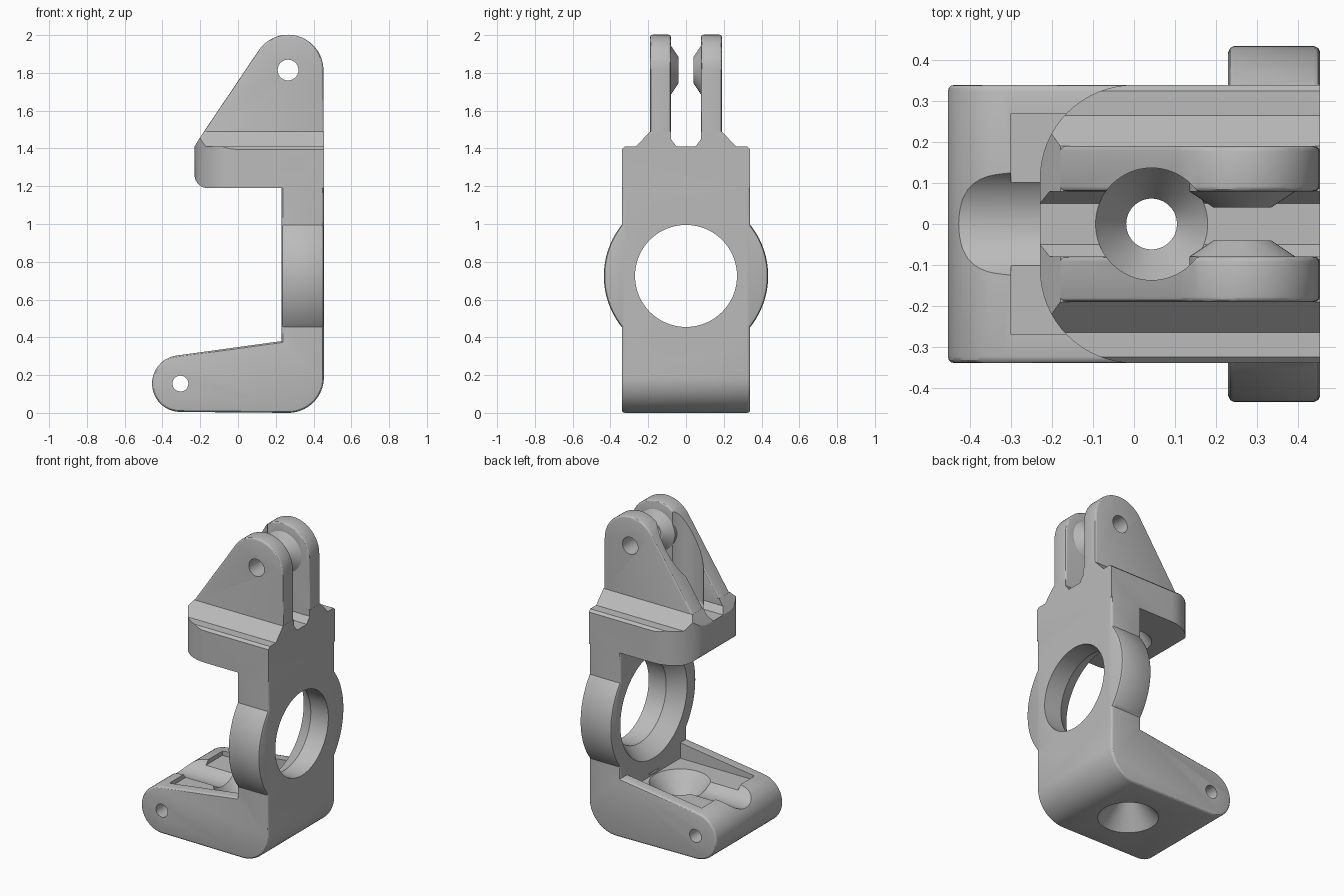
import bpy, bmesh
from math import cos, sin, radians, pi

if "Cube" in bpy.data.objects:
    bpy.data.objects.remove(bpy.data.objects["Cube"], do_unlink=True)

grey = bpy.data.materials.new("plain_grey")
grey.use_nodes = True
colour = (0.5, 0.5, 0.5, 1)
grey.diffuse_color = colour
grey.node_tree.nodes["Principled BSDF"].inputs["Base Color"].default_value = colour

# Placement of a 2D point at a depth along each axis
PLACE = {"x": lambda a, b, d: (d, a, b),
         "y": lambda a, b, d: (a, d, b),
         "z": lambda a, b, d: (a, b, d)}


def arc(cx, cy, r, start, end, n=16):
    steps = [radians(start + (end - start) * i / n) for i in range(n + 1)]
    return [(cx + r * cos(t), cy + r * sin(t)) for t in steps]


def finish(name, bm):
    bmesh.ops.recalc_face_normals(bm, faces=bm.faces)
    mesh = bpy.data.meshes.new(name)
    bm.to_mesh(mesh)
    bm.free()
    mesh.materials.append(grey)
    obj = bpy.data.objects.new(name, mesh)
    bpy.context.collection.objects.link(obj)
    return obj


def prism(name, points, axis, low, high, bevel=0):
    """Extrude a profile along an axis, rounding the rims of both ends."""
    bm = bmesh.new()
    rings = [[bm.verts.new(PLACE[axis](a, b, d)) for a, b in points] for d in (low, high)]
    caps = [bm.faces.new(r) for r in rings]
    for i in range(len(points)):
        j = (i + 1) % len(points)
        bm.faces.new((rings[0][i], rings[0][j], rings[1][j], rings[1][i]))
    bmesh.ops.recalc_face_normals(bm, faces=bm.faces)
    if bevel:
        rims = [e for c in caps for e in c.edges]
        bmesh.ops.bevel(bm, geom=rims, offset=bevel, segments=3, profile=0.5, affect="EDGES")
    return finish(name, bm)


def lathe(name, profile, axis, ca, cb, n=64):
    """Solid of revolution from (depth, radius) pairs."""
    bm = bmesh.new()
    rings = []
    for d, r in profile:
        rings.append([bm.verts.new(PLACE[axis](ca + r * cos(2 * pi * i / n),
                                               cb + r * sin(2 * pi * i / n), d)) for i in range(n)])
    for lower, upper in zip(rings, rings[1:]):
        for i in range(n):
            j = (i + 1) % n
            bm.faces.new((lower[i], lower[j], upper[j], upper[i]))
    bm.faces.new(rings[0])
    bm.faces.new(rings[-1])
    return finish(name, bm)


def combine(target, tool, operation):
    mod = target.modifiers.new("join", "BOOLEAN")
    mod.operation, mod.solver, mod.object = operation, "EXACT", tool
    bpy.context.view_layer.objects.active = target
    bpy.ops.object.modifier_apply(modifier=mod.name)
    bpy.data.objects.remove(tool, do_unlink=True)


HALF = 0.34      # half width of the body
BACK = 0.455     # outer face of the upright plate
PIN_X, PIN_Z = 0.265, 1.815
BOLT_X = 0.043

# Lower arm and upright plate
outline = [(BACK, 1.35), (0.23, 1.35), (0.23, 0.38)]
outline += arc(-0.305, 0.155, 0.15, 97, 270, 24)
outline += arc(0.265, 0.19, 0.19, 270, 360)
bracket = prism("hinge_bracket", outline, "y", -HALF, HALF, 0.016)

# Ring around the large bore
ring = lathe("bore_ring", [(0.23, 0.42), (0.235, 0.43), (0.245, 0.435),
                           (0.44, 0.435), (0.45, 0.43), (BACK, 0.42)], "x", 0, 0.725, 80)
combine(bracket, ring, "UNION")

# Upper block with sloping shoulders: cross-section trimmed by side and plan outlines
half_section = [(HALF, 1.1), (HALF, 1.395), (0.325, 1.41), (0.265, 1.41), (0.19, 1.49),
                (0.08, 1.49), (0.08, 1.45), (0.05, 1.41)]
section = half_section + [(-y, z) for y, z in reversed(half_section)]
block = prism("upper_block", section, "x", -0.4, 0.6)
side = [(BACK, 1.19)] + arc(-0.16, 1.26, 0.07, 270, 180, 8)
side += [(-0.23, 1.41), (-0.2, 1.46), (0.1, 1.91), (BACK, 1.91)]
combine(block, prism("side_trim", side, "y", -0.5, 0.5), "INTERSECT")
plan = [(0.6, -0.4), (0.6, 0.4), (0, 0.4)]
plan = [(0.6, -HALF - 0.01), (0.6, HALF + 0.01), (0.01, HALF + 0.01)]
plan += arc(0, 0.11, 0.23, 90, 180) + arc(0, -0.11, 0.23, 180, 270)
plan += [(0.01, -HALF - 0.01)]
combine(block, prism("plan_trim", plan, "z", 1, 2.2), "INTERSECT")
combine(bracket, block, "UNION")

# Two ears with tapered bosses on their inner faces
ear_outline = [(BACK, 1.3), (-0.16, 1.3), (-0.2, 1.46)]
ear_outline += arc(PIN_X, PIN_Z, 0.187, 146, 0, 28)
for name, s in (("left", 1), ("right", -1)):
    low, high = sorted((0.08 * s, 0.19 * s))
    combine(bracket, prism(name + "_ear", ear_outline, "y", low, high, 0.012), "UNION")
combine(bracket, lathe("bolt_clearance", [(1.41, 0.137), (2.2, 0.137)], "z", BOLT_X, 0), "DIFFERENCE")
for name, s in (("left", 1), ("right", -1)):
    boss = lathe(name + "_boss", [(0.1 * s, 0.13), (0.08 * s, 0.13), (0.04 * s, 0.07)],
                 "y", PIN_X, PIN_Z, 40)
    combine(bracket, boss, "UNION")

# Pocket in the lower arm and the scoop over its rounded end
pocket = [(-0.3, 0.28), (0.23, 0.28), (0.23, 0.5), (-0.3, 0.5)]
combine(bracket, prism("arm_pocket", pocket, "y", -0.27, 0.27), "DIFFERENCE")
combine(bracket, lathe("end_scoop", [(-0.6, 0.15), (-0.1, 0.15)], "x", 0, 0.39), "DIFFERENCE")

# Large bore, flared on the inner side
bore = [(0.15, 0.396), (0.33, 0.27), (0.6, 0.27)]
combine(bracket, lathe("main_bore", bore, "x", 0, 0.725, 80), "DIFFERENCE")

# Bolt holes flared at both ends
combine(bracket, lathe("lower_bolt_hole", [(-0.02, 0.197), (0.14, 0.062), (0.3, 0.197)],
                       "z", BOLT_X, 0), "DIFFERENCE")
combine(bracket, lathe("upper_bolt_hole", [(1.17, 0.15), (1.3, 0.062), (1.41, 0.137), (1.43, 0.137)],
                       "z", BOLT_X, 0), "DIFFERENCE")

# Pin holes
for name, x, z, r in (("upper_pin", PIN_X, PIN_Z, 0.055), ("lower_pin", -0.305, 0.155, 0.042)):
    combine(bracket, lathe(name, [(-0.6, r), (0.6, r)], "y", x, z, 40), "DIFFERENCE")

bpy.ops.object.select_all(action="DESELECT")
bracket.select_set(True)
bpy.context.view_layer.objects.active = bracket
bpy.ops.object.shade_smooth_by_angle(angle=radians(30))
